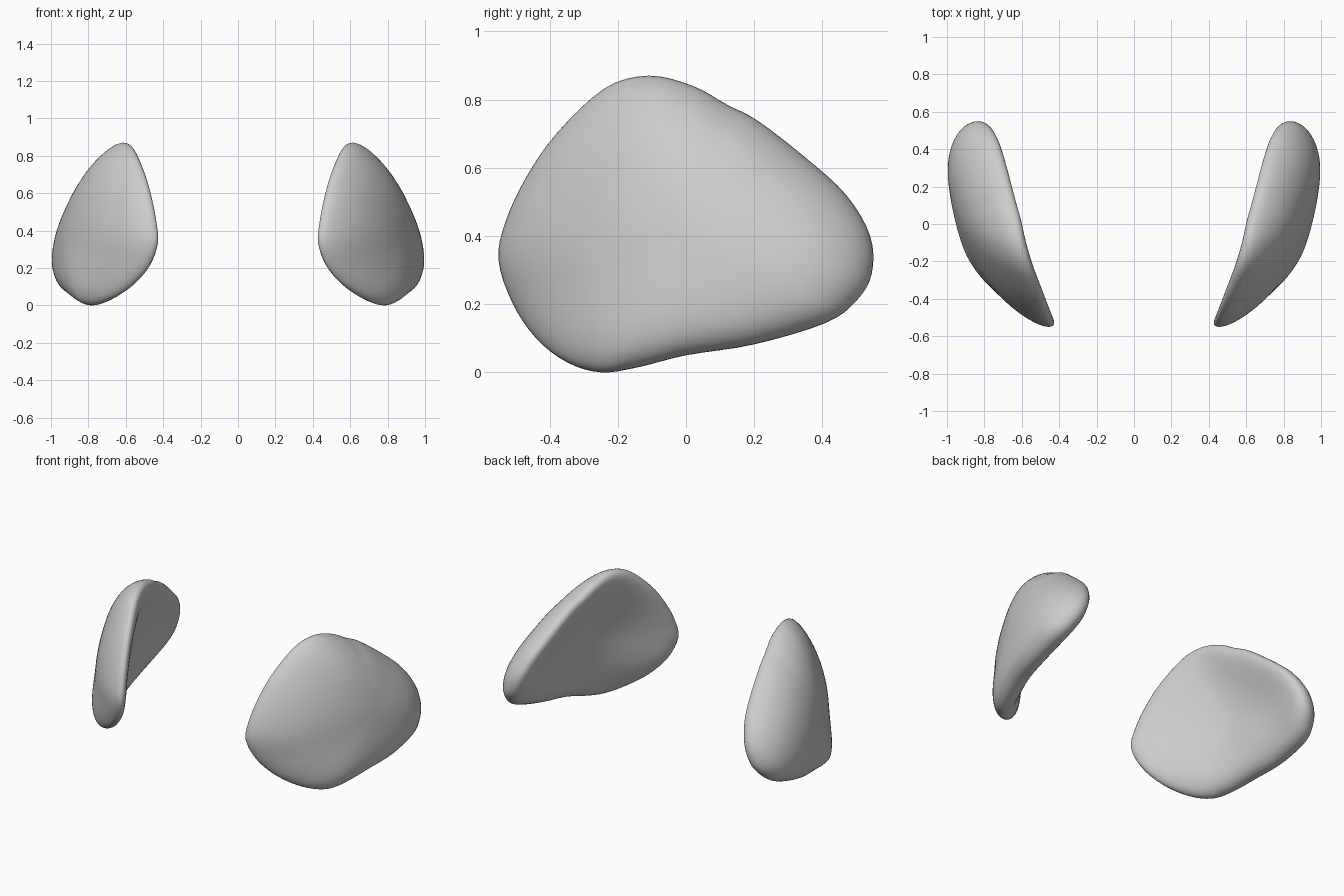
import bpy, bmesh, math
from mathutils import Vector

if "Cube" in bpy.data.objects:
    bpy.data.objects.remove(bpy.data.objects["Cube"])

# Rim of the right-hand pad: (x, y, z), read round the edge
RIM = [(.456, -.55, .33), (.464, -.53, .44), (.488, -.47, .57), (.522, -.38, .70),
       (.575, -.24, .832), (.612, -.11, .87), (.638, .02, .84), (.666, .12, .785),
       (.69, .21, .738), (.728, .35, .63), (.768, .47, .52), (.812, .54, .40),
       (.85, .545, .29), (.88, .50, .21), (.905, .41, .145), (.90, .20, .082),
       (.865, 0, .05), (.82, -.14, .015), (.775, -.25, 0), (.695, -.35, .03),
       (.59, -.44, .10), (.50, -.51, .205)]
CENTRE = Vector((.815, 0, .40))
SLOPE_Y, SLOPE_Z = .30, -.15       # lean of the middle of the plate
STEPS, RINGS = 4, 18


def smooth_loop(points, steps):
    """Closed Catmull-Rom curve through the points."""
    p = [Vector(q) for q in points]
    n, out = len(p), []
    for i in range(n):
        a, b, c, d = (p[(i + k) % n] for k in (-1, 0, 1, 2))
        for s in range(steps):
            t = s / steps
            out.append(.5 * (2 * b + (c - a) * t + (2 * a - 5 * b + 4 * c - d) * t**2
                             + (3 * b - a - 3 * c + d) * t**3))
    return out


def relax(loop, times):
    """Rounded copy of a loop, used towards the middle of the faces."""
    for _ in range(times):
        loop = [(loop[i - 1] + 2 * p + loop[(i + 1) % len(loop)]) / 4
                for i, p in enumerate(loop)]
    return loop


def surface_point(rim, soft, r, side):
    """Point on the outer (+1) or inner (-1) face, r = 0 centre to 1 rim."""
    d = soft.lerp(rim, r * r) - CENTRE
    tilt = SLOPE_Y * d.y + SLOPE_Z * d.z
    x = CENTRE.x + tilt * r + (d.x - tilt) * r * r
    half = .087 + .06 * (d.y * r)**2
    if side > 0:
        half += .028 * (1 - r**4)      # fuller outer face
    x += side * half * math.sqrt(max(0, 1 - r**7))
    return (x, CENTRE.y + d.y * r, CENTRE.z + d.z * r)


# Curved pad: two domed faces sharing one rounded rim
rim = smooth_loop(RIM, STEPS)
soft = relax(rim, 40)
n = len(rim)
bm = bmesh.new()
edge = [bm.verts.new(p) for p in rim]
for side in (1, -1):
    loop = edge
    for k in range(RINGS - 1, 0, -1):
        r = math.sin(math.pi / 2 * k / RINGS)
        inner = [bm.verts.new(surface_point(p, q, r, side)) for p, q in zip(rim, soft)]
        for i in range(n):
            j = (i + 1) % n
            bm.faces.new((loop[i], loop[j], inner[j], inner[i]))
        loop = inner
    tip = bm.verts.new(surface_point(rim[0], soft[0], 0, side))
    for i in range(n):
        bm.faces.new((loop[i], loop[(i + 1) % n], tip))
bmesh.ops.recalc_face_normals(bm, faces=bm.faces)
for f in bm.faces:
    f.smooth = True
mesh = bpy.data.meshes.new("curved_pads")
bm.to_mesh(mesh)
bm.free()
pads = bpy.data.objects.new("curved_pads", mesh)
bpy.context.collection.objects.link(pads)

# Matching pad on the other side
mirror = pads.modifiers.new("mirror", 'MIRROR')
mirror.use_axis = (True, False, False)
